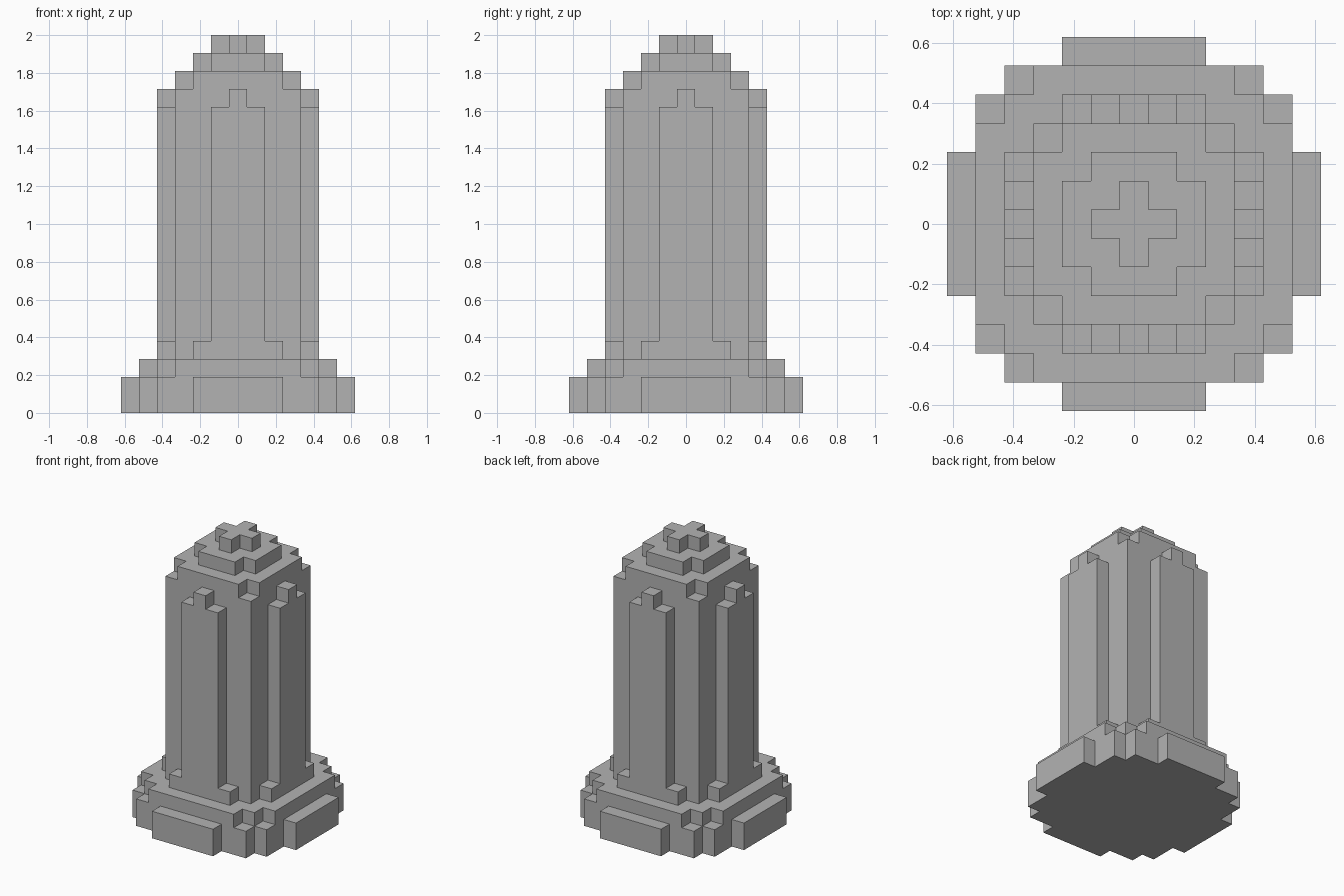
import bpy, bmesh

cube = bpy.data.objects.get("Cube")
if cube:
    bpy.data.objects.remove(cube, do_unlink=True)

U = 2 / 21  # size of one block

stone = bpy.data.materials.new("grey_stone")
stone.use_nodes = True
grey = (0.45, 0.45, 0.45, 1)
stone.diffuse_color = grey
stone.node_tree.nodes["Principled BSDF"].inputs["Base Color"].default_value = grey


def outline(corners):
    """Stepped outline from its outer corners in one quadrant, turned four times."""
    quarter = []
    for i, (x, y) in enumerate(corners):
        if i:
            quarter.append((corners[i - 1][0], y))
        quarter.append((x, y))
    points = []
    for _ in range(4):
        points += quarter
        quarter = [(y, -x) for x, y in quarter]
    return points


def tier(name, bottom, top, corners):
    bm = bmesh.new()
    verts = [bm.verts.new((x * U, y * U, bottom * U)) for x, y in outline(corners)]
    face = bm.faces.new(verts)
    up = bmesh.ops.extrude_face_region(bm, geom=[face])["geom"]
    moved = [g for g in up if isinstance(g, bmesh.types.BMVert)]
    bmesh.ops.translate(bm, verts=moved, vec=(0, 0, (top - bottom) * U))
    bmesh.ops.recalc_face_normals(bm, faces=bm.faces)
    mesh = bpy.data.meshes.new(name)
    bm.to_mesh(mesh)
    bm.free()
    mesh.materials.append(stone)
    bpy.context.collection.objects.link(bpy.data.objects.new(name, mesh))


# Plinth with a tab on each side
tier("base", 0, 2, [(2.5, 6.5), (4.5, 5.5), (5.5, 4.5), (6.5, 2.5)])
tier("base_step", 2, 3, [(3.5, 5.5), (4.5, 4.5), (5.5, 3.5)])

# Square shaft with a raised panel on each side
tier("shaft_foot", 3, 4, [(2.5, 4.5), (3.5, 3.5), (4.5, 2.5)])
tier("shaft", 4, 17, [(1.5, 4.5), (3.5, 3.5), (4.5, 1.5)])
tier("shaft_head", 17, 18, [(0.5, 4.5), (3.5, 3.5), (4.5, 0.5)])

# Stepped crown
for i, name in enumerate(["crown_lower", "crown_middle", "crown_top"]):
    reach = 3.5 - i
    tier(name, 18 + i, 19 + i, [(reach - 1, reach), (reach, reach - 1)])
